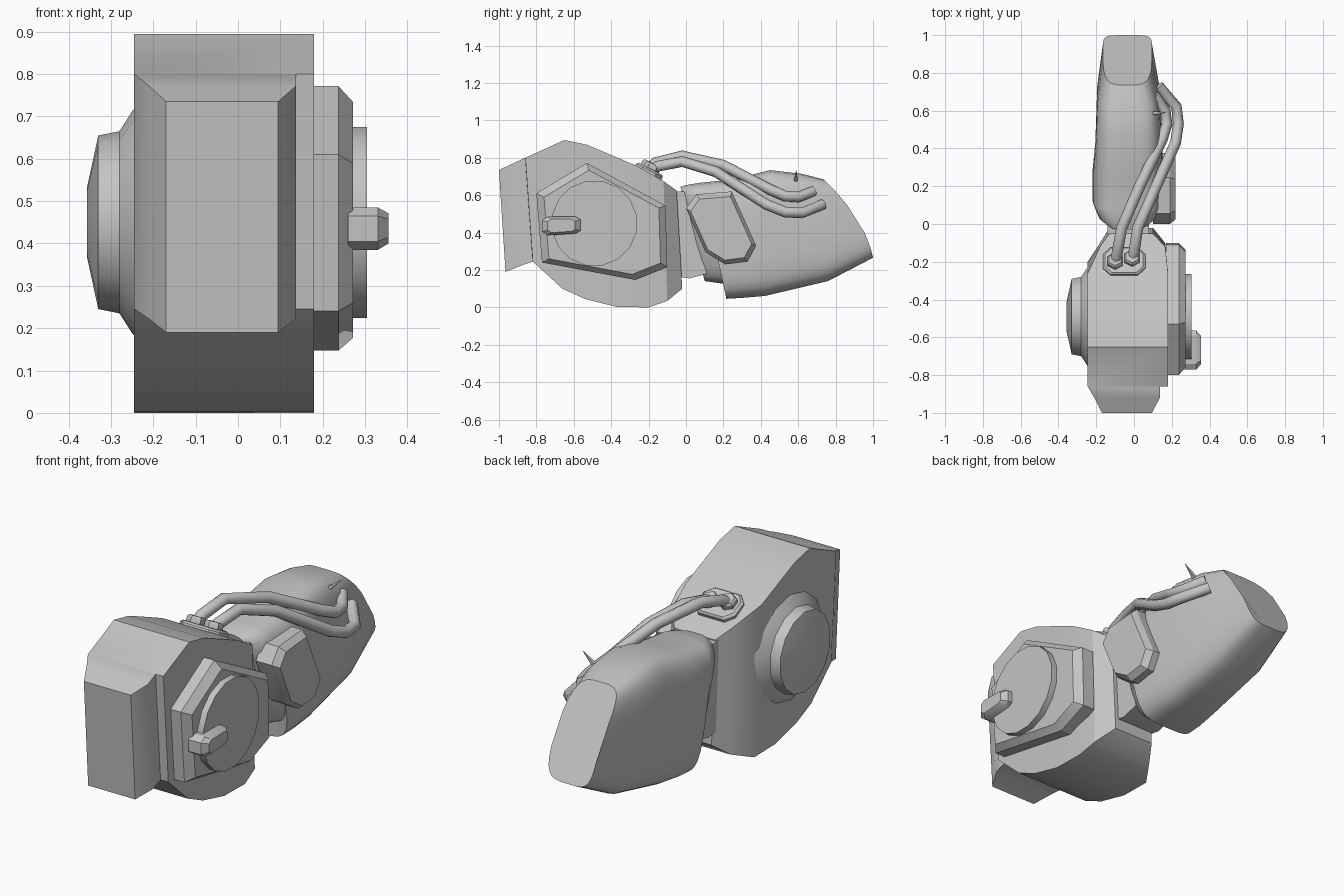
import bpy, bmesh, math
from mathutils import Vector

cube = bpy.data.objects.get("Cube")
if cube:
    bpy.data.objects.remove(cube, do_unlink=True)

grey = bpy.data.materials.new("plain grey")
grey.use_nodes = True
COLOUR = (0.55, 0.55, 0.55, 1)
grey.diffuse_color = COLOUR
grey.node_tree.nodes["Principled BSDF"].inputs["Base Color"].default_value = COLOUR


def finish(obj, angle=30):
    obj.data.materials.append(grey)
    bpy.ops.object.select_all(action='DESELECT')
    bpy.context.view_layer.objects.active = obj
    obj.select_set(True)
    if obj.type == 'CURVE':
        bpy.ops.object.convert(target='MESH')
    bpy.ops.object.shade_smooth_by_angle(angle=math.radians(angle))


def loft(name, sections, angle=30):
    """Skin a run of equal-sized cross-sections and cap both ends."""
    bm = bmesh.new()
    rows = [[bm.verts.new(p) for p in s] for s in sections]
    n = len(rows[0])
    for a, b in zip(rows, rows[1:]):
        for i in range(n):
            j = (i + 1) % n
            bm.faces.new((a[i], a[j], b[j], b[i]))
    bm.faces.new(rows[0][::-1])
    bm.faces.new(rows[-1])
    bmesh.ops.remove_doubles(bm, verts=bm.verts, dist=0.0001)
    bmesh.ops.recalc_face_normals(bm, faces=bm.faces)
    mesh = bpy.data.meshes.new(name)
    bm.to_mesh(mesh)
    bm.free()
    obj = bpy.data.objects.new(name, mesh)
    bpy.context.collection.objects.link(obj)
    finish(obj, angle)


def turned(name, centre, axis, profile, sides, angle=30):
    """Round part: profile holds (distance along axis, radius)."""
    axis = Vector(axis).normalized()
    u = Vector((1, 0, 0)) if abs(axis.x) < 0.9 else Vector((0, 1, 0))
    u = (u - axis * u.dot(axis)).normalized()
    v = axis.cross(u)
    turn = [math.tau * (i + 0.5) / sides for i in range(sides)]
    loft(name, [[Vector(centre) + axis * d + (u * math.cos(t) + v * math.sin(t)) * r
                 for t in turn] for d, r in profile], angle)


def side_plate(name, outline, x0, x1, bevel, scale):
    """Plate facing +x with a bevelled rim; outline holds (y, z)."""
    cy = sum(p[0] for p in outline) / len(outline)
    cz = sum(p[1] for p in outline) / len(outline)
    rim = [(x0, 1), (x1 - bevel, 1), (x1, scale)]
    loft(name, [[(x, cy + (y - cy) * s, cz + (z - cz) * s) for y, z in outline]
                for x, s in rim])


# Main housing: top y, z, bottom y, z, x range
housing = [
    (-1, .735, -.965, .19, -.17, .095),
    (-.92, .772, -.885, .222, -.21, .137),
    (-.86, .80, -.82, .245, -.245, .137),
    (-.859, .80, -.819, .245, -.245, .18),
    (-.65, .895, -.66, .10, -.245, .18),
    (-.53, .87, -.54, .045, -.245, .18),
    (-.40, .815, -.37, .003, -.245, .18),
    (-.26, .755, -.20, 0, -.245, .18),
    (-.12, .675, -.10, .035, -.18, .165),
    (-.05, .625, -.02, .10, -.13, .10),
]
loft("housing", [[(l, ty, tz), (r, ty, tz), (r, by, bz), (l, by, bz)]
                 for ty, tz, by, bz, l, r in housing])

# Flared dish on the -x side
turned("side_dish", (-.235, -.49, .45), (-1, 0, 0),
       [(0, .28), (.015, .262), (.045, .215), (.095, .205), (.122, .08)], 14, 40)

# Cover plate, round disc and handle on the +x side
side_plate("cover_plate", [(-.80, .61), (-.53, .772), (-.11, .545), (-.10, .215),
                           (-.27, .147), (-.77, .24)], .17, .272, .035, .89)
turned("cover_disc", (.26, -.49, .45), (1, 0, 0), [(0, .23), (.045, .23)], 16)
side_plate("disc_handle", [(-.77, .405), (-.74, .385), (-.59, .395), (-.565, .41),
                           (-.565, .47), (-.59, .485), (-.74, .485), (-.77, .465)],
           .26, .355, .025, .72)

# Neck joining the two bodies
neck = [(-.12, .62), (-.01, .62), (.11, .18), (.02, .155), (-.08, .17)]
loft("neck", [[(x, y, z) for y, z in neck] for x in (-.14, .08)])

# Rear body: top y, z, bottom y, z, x range, backward bulge
rear = [
    (-.03, .645, .10, .14, -.14, .07, 0),
    (.0, .655, .17, .13, -.19, .12, 0),
    (.06, .665, .212, .125, -.215, .145, 0),
    (.08, .668, .216, .045, -.22, .15, 0),
    (.25, .685, .30, .05, -.22, .155, 0),
    (.45, .735, .42, .06, -.205, .15, 0),
    (.62, .715, .76, .14, -.195, .135, .02),
    (.735, .685, 1, .265, -.165, .095, .045),
]
SIDES = 28


def rounded_section(ty, tz, by, bz, left, right, bulge):
    points = []
    for i in range(SIDES):
        t = math.tau * (i + .5) / SIDES
        c, s = math.cos(t), math.sin(t)
        across = math.copysign(abs(c) ** .48, c)
        up = math.copysign(abs(s) ** .48, s)
        k = (1 + up) / 2
        x = (left + right) / 2 + across * (right - left) / 2
        points.append((x, by + (ty - by) * k + bulge * (1 - up * up),
                       bz + (tz - bz) * k))
    return points


loft("rear_body", [rounded_section(*row) for row in rear], 38)

# Bevelled plate on the rear body
side_plate("rear_plate", [(0, .53), (.055, .605), (.245, .62), (.375, .33),
                          (.33, .245), (.21, .23), (.105, .295)], .10, .22, .03, .87)

# Hose mount on the sloping top
normal = Vector((0, .45, .89)).normalized()
along = Vector((0, .89, -.45)).normalized()
mount = Vector((-.052, -.205, .715))
octagon = [(-1, -.5), (-.65, -1), (.65, -1), (1, -.5),
           (1, .5), (.65, 1), (-.65, 1), (-1, .5)]
loft("hose_mount", [[mount + Vector((a * .112 * s, 0, 0)) + along * b * .08 * s + normal * h
                     for a, b in octagon] for h, s in ((-.02, 1), (.02, 1), (.03, .9))])

# Hoses with hexagonal fittings
hoses = {
    "inner": [(-.10, -.205, .74), (-.09, -.16, .775), (-.065, -.02, .81), (.03, .2, .76),
              (.15, .45, .63), (.175, .53, .595), (.165, .60, .59), (.11, .68, .62)],
    "outer": [(-.01, -.19, .73), (0, -.15, .755), (.02, -.02, .78), (.10, .16, .725),
              (.22, .43, .55), (.235, .53, .51), (.225, .62, .505), (.13, .73, .55)],
}
for name, path in hoses.items():
    curve = bpy.data.curves.new(name + "_hose", 'CURVE')
    curve.dimensions = '3D'
    curve.bevel_depth = .029
    curve.bevel_resolution = 2
    curve.use_fill_caps = True
    spline = curve.splines.new('POLY')
    spline.points.add(len(path) - 1)
    for point, co in zip(spline.points, path):
        point.co = (*co, 1)
    hose = bpy.data.objects.new(name + "_hose", curve)
    bpy.context.collection.objects.link(hose)
    finish(hose, 50)
    turned(name + "_fitting", path[0], normal, [(-.03, .045), (.03, .045), (.04, .037)], 6)

# Small spike on the rear body
tip = Vector((.17, .59, .735))
base = Vector((.06, .585, .64))
turned("spike", base, tip - base, [(0, .022), ((tip - base).length, .001)], 4)
